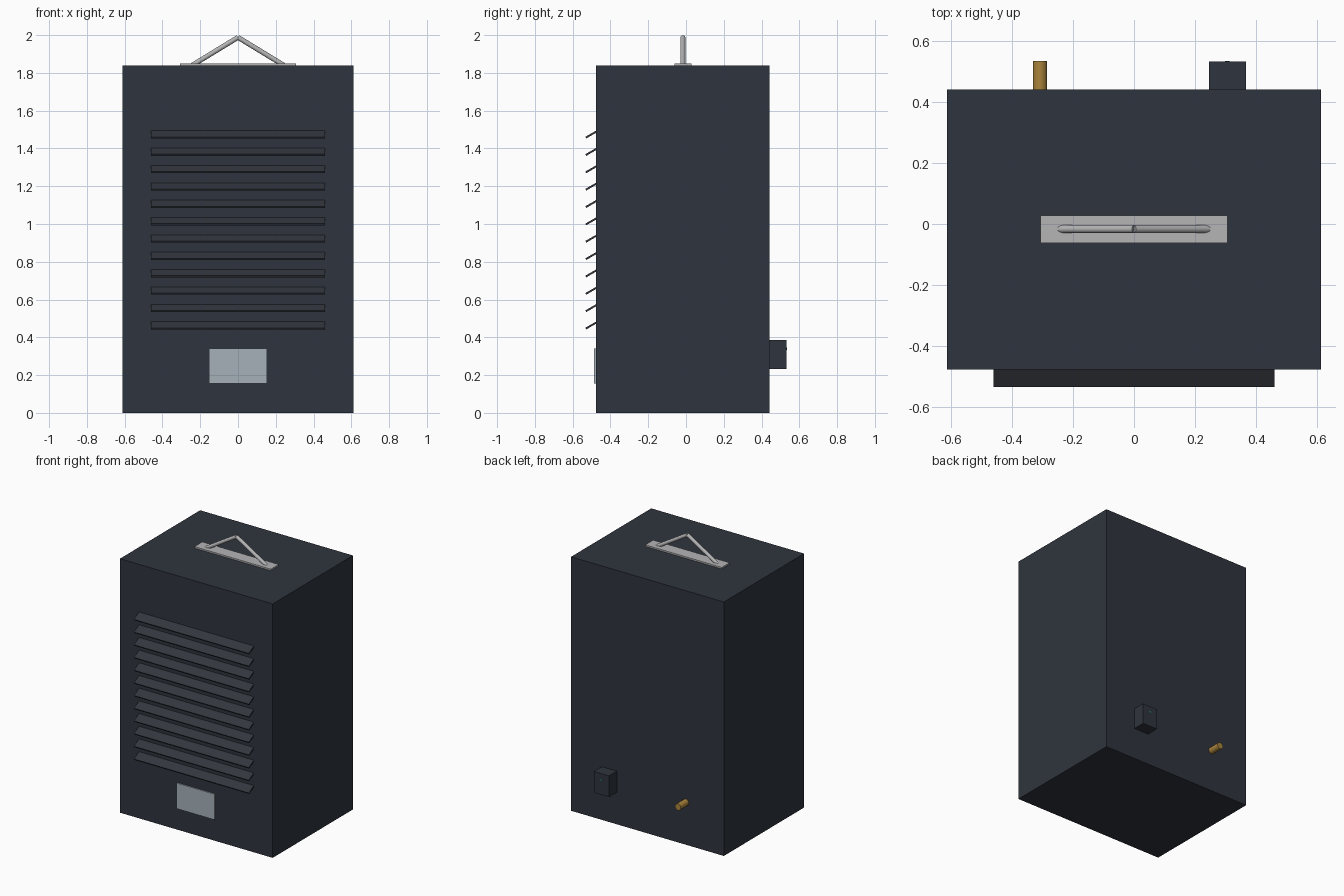
import bpy
import math
from mathutils import Vector

if "Cube" in bpy.data.objects:
    bpy.data.objects.remove(bpy.data.objects["Cube"])


def material(name, rgb):
    m = bpy.data.materials.new(name)
    m.diffuse_color = (*rgb, 1)
    m.use_nodes = True
    m.node_tree.nodes["Principled BSDF"].inputs["Base Color"].default_value = m.diffuse_color
    return m


DARK = material("dark_paint", (0.028, 0.034, 0.047))
SLAT = material("slat_paint", (0.033, 0.038, 0.048))
SCREEN = material("pale_panel", (0.38, 0.44, 0.49))
STEEL = material("steel", (0.46, 0.46, 0.47))
BRASS = material("brass", (0.40, 0.23, 0.045))
GREEN = material("indicator_green", (0.02, 0.25, 0.15))


def box(name, lo, hi, mat):
    """Box between two opposite corners."""
    lo, hi = Vector(lo), Vector(hi)
    bpy.ops.mesh.primitive_cube_add(size=1, location=(lo + hi) / 2)
    o = bpy.context.object
    o.name = name
    o.scale = hi - lo
    bpy.ops.object.transform_apply(location=False, rotation=False, scale=True)
    o.data.materials.append(mat)
    return o


def rod(name, a, b, radius, mat, sides=24):
    """Round bar between two points."""
    a, b = Vector(a), Vector(b)
    bpy.ops.mesh.primitive_cylinder_add(vertices=sides, radius=radius,
                                        depth=(b - a).length, location=(a + b) / 2)
    o = bpy.context.object
    o.name = name
    o.rotation_euler = (b - a).to_track_quat('Z', 'Y').to_euler()
    o.data.materials.append(mat)
    bpy.ops.object.shade_smooth_by_angle(angle=math.radians(40))
    return o


# Cabinet
box("cabinet", (-0.612, -0.477, 0), (0.612, 0.441, 1.839), DARK)

# Front louvre slats, tilted down and outward
for i in range(12):
    z = 0.463 + i * 0.0919
    s = box(f"louvre_slat_{i + 1}", (-0.46, -0.0335, -0.005), (0.46, 0.0335, 0.005), SLAT)
    s.location = (0, -0.5015, z + 0.0)
    s.rotation_euler.x = math.radians(30)

# Control panel on the front
box("control_panel", (-0.153, -0.486, 0.156), (0.153, -0.47, 0.341), SCREEN)

# Carrying handle on the top
HY = -0.0165
box("handle_plate", (-0.306, HY - 0.045, 1.835), (0.306, HY + 0.045, 1.850), STEEL)
for side, sx in (("left", -1), ("right", 1)):
    rod(f"handle_bar_{side}", (0, HY, 1.988), (sx * 0.243, HY, 1.84), 0.013, STEEL)

# Rear power box with indicator, and brass drain outlet
box("power_box", (0.245, 0.43, 0.232), (0.366, 0.5315, 0.385), DARK)
rod("power_indicator", (0.305, 0.52, 0.34), (0.305, 0.534, 0.34), 0.007, GREEN, 16)
rod("drain_outlet", (-0.308, 0.42, 0.308), (-0.308, 0.533, 0.308), 0.0235, BRASS)
